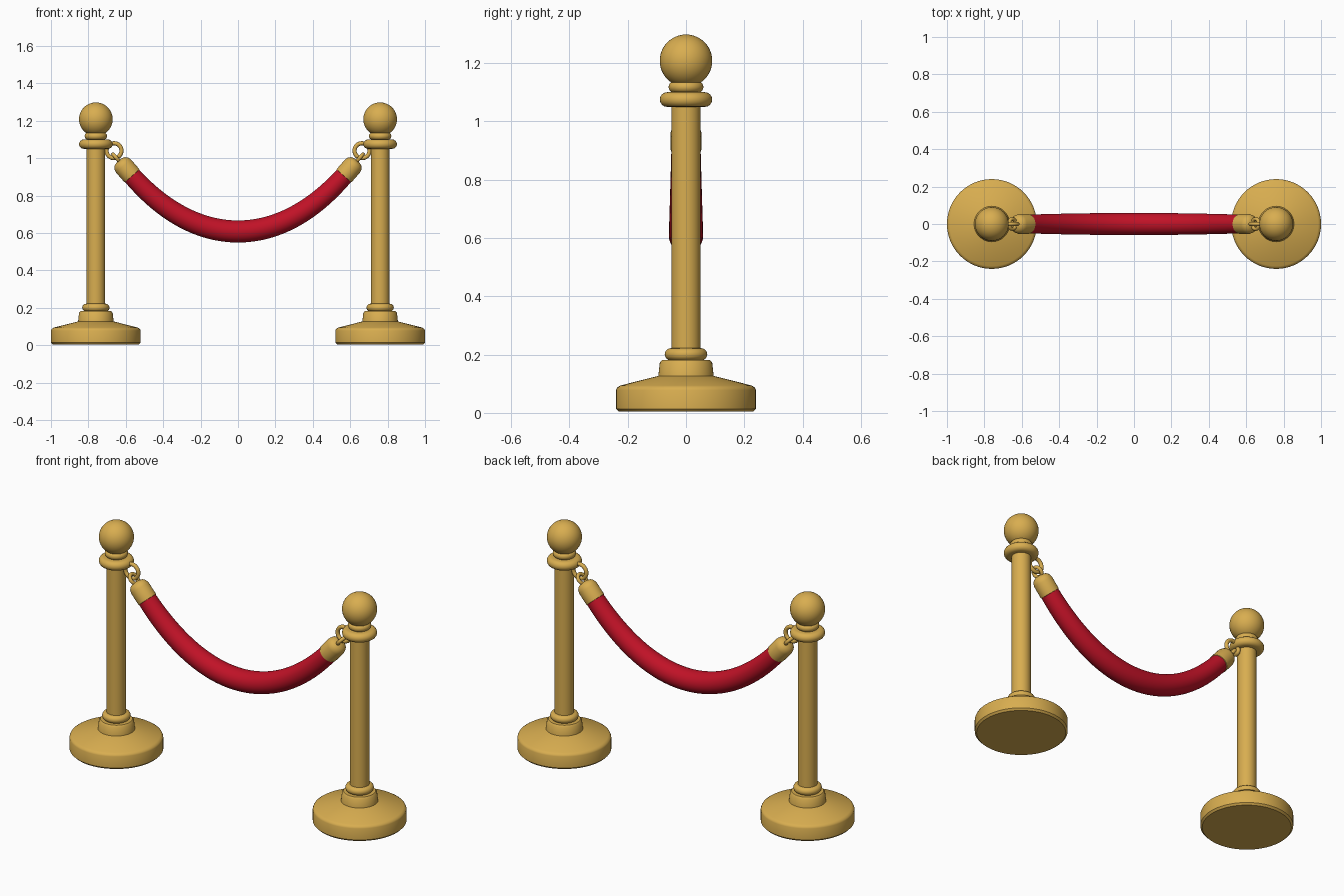
import bpy, math
from mathutils import Vector, Matrix

if "Cube" in bpy.data.objects:
    bpy.data.objects.remove(bpy.data.objects["Cube"])


def material(name, rgb):
    m = bpy.data.materials.new(name)
    m.diffuse_color = (*rgb, 1)
    m.use_nodes = True
    m.node_tree.nodes["Principled BSDF"].inputs["Base Color"].default_value = m.diffuse_color
    return m


GOLD = material("brass gold", (0.69, 0.42, 0.08))
RED = material("velvet red", (0.53, 0.006, 0.02))


def finish(ob, name, mat):
    ob.name = name
    ob.data.materials.clear()
    ob.data.materials.append(mat)
    bpy.ops.object.select_all(action='DESELECT')
    ob.select_set(True)
    bpy.context.view_layer.objects.active = ob
    bpy.ops.object.shade_smooth_by_angle(angle=math.radians(35))
    return ob


def skin(name, rings, mat, matrix=None):
    """Closed tube through a list of vertex rings, capped at both ends."""
    n = len(rings[0])
    verts = [v for r in rings for v in r]
    faces = [(i * n + j, i * n + (j + 1) % n, (i + 1) * n + (j + 1) % n, (i + 1) * n + j)
             for i in range(len(rings) - 1) for j in range(n)]
    faces += [tuple(reversed(range(n))), tuple(range(len(verts) - n, len(verts)))]
    me = bpy.data.meshes.new(name)
    me.from_pydata(verts, [], faces)
    ob = bpy.data.objects.new(name, me)
    bpy.context.collection.objects.link(ob)
    if matrix:
        ob.matrix_world = matrix
    return finish(ob, name, mat)


def lathe(name, profile, mat, matrix, n=48):
    rings = [[(r * math.cos(2 * math.pi * j / n), r * math.sin(2 * math.pi * j / n), z)
              for j in range(n)] for r, z in profile]
    return skin(name, rings, mat, matrix)


def bulge(r, z0, z1, steps=8):
    """Half-round ring profile with outer radius r."""
    h = (z1 - z0) / 2
    return [(r - h + h * math.cos(a), (z0 + z1) / 2 + h * math.sin(a))
            for a in (math.pi * (i / steps - 0.5) for i in range(steps + 1))]


def link(name, centre, rot, radius, thick):
    bpy.ops.mesh.primitive_torus_add(major_radius=radius, minor_radius=thick,
                                     major_segments=32, minor_segments=12)
    ob = bpy.context.object
    ob.matrix_world = Matrix.Translation(centre) @ rot.to_4x4()
    finish(ob, name, GOLD)


# catenary of the rope centre line
C, LOW, END = 0.583, 0.608, 0.57
def sag(x):
    return LOW + C * (math.cosh(x / C) - 1)


for side, s in (("left", -1), ("right", 1)):
    at = Matrix.Translation((s * 0.76, 0, 0))
    # weighted base with stepped neck
    lathe(side + "_base", [(0.23, 0.004), (0.24, 0.014), (0.24, 0.078), (0.236, 0.087),
                           (0.225, 0.094), (0.095, 0.127), (0.09, 0.172), (0.082, 0.182),
                           (0.05, 0.182)], GOLD, at, 64)
    lathe(side + "_base_ring", [(0.05, 0.18)] + bulge(0.073, 0.18, 0.222) + [(0.05, 0.222)], GOLD, at)
    # pole, collar and neck
    lathe(side + "_pole", [(0.05, 0.2), (0.05, 1.09)], GOLD, at)
    lathe(side + "_collar", bulge(0.09, 1.05, 1.1), GOLD, at)
    lathe(side + "_neck", bulge(0.06, 1.098, 1.138), GOLD, at)
    # ball finial
    bpy.ops.mesh.primitive_uv_sphere_add(radius=0.09, segments=48, ring_count=24,
                                         location=(s * 0.76, 0, 1.208))
    finish(bpy.context.object, side + "_ball", GOLD)
    # rope end cap aligned with the rope tangent
    d = Vector((s, 0, math.sinh(END / C))).normalized()
    y = Vector((0, 1, 0))
    rot = Matrix((y.cross(d), y, d)).transposed()
    start = Vector((s * END, 0, sag(END)))
    lathe(side + "_rope_cap", [(0.045, -0.008), (0.053, -0.005), (0.053, 0.065), (0.048, 0.083),
                               (0.036, 0.096), (0.018, 0.102), (0.004, 0.103)], GOLD,
          Matrix.Translation(start) @ rot.to_4x4(), 32)
    # two interlocking links: one upright on the pole, one crosswise on the cap
    link(side + "_post_link", (s * 0.663, 0, 1.04), Matrix.Rotation(math.pi / 2, 3, 'X'), 0.04, 0.011)
    link(side + "_cap_link", start + d * 0.122,
         rot @ Matrix.Rotation(math.pi / 2, 3, 'X') @ Matrix.Rotation(math.pi / 2, 3, 'Y'), 0.027, 0.01)

# velvet rope, thicker in the middle
rings = []
for i in range(65):
    x = END * (i / 32 - 1)
    r = 0.059 - 0.009 * (x / END) ** 2
    t = Vector((1, 0, math.sinh(x / C))).normalized()
    nrm = Vector((-t.z, 0, t.x))
    c = Vector((x, 0, sag(x)))
    rings.append([c + r * (math.cos(a) * nrm + math.sin(a) * Vector((0, -1, 0)))
                  for a in (2 * math.pi * j / 32 for j in range(32))])
rope = skin("velvet_rope", rings, RED)

# make every surface face outwards
import bmesh
for ob in bpy.data.objects:
    bm = bmesh.new()
    bm.from_mesh(ob.data)
    bmesh.ops.recalc_face_normals(bm, faces=bm.faces)
    bm.to_mesh(ob.data)
    bm.free()
